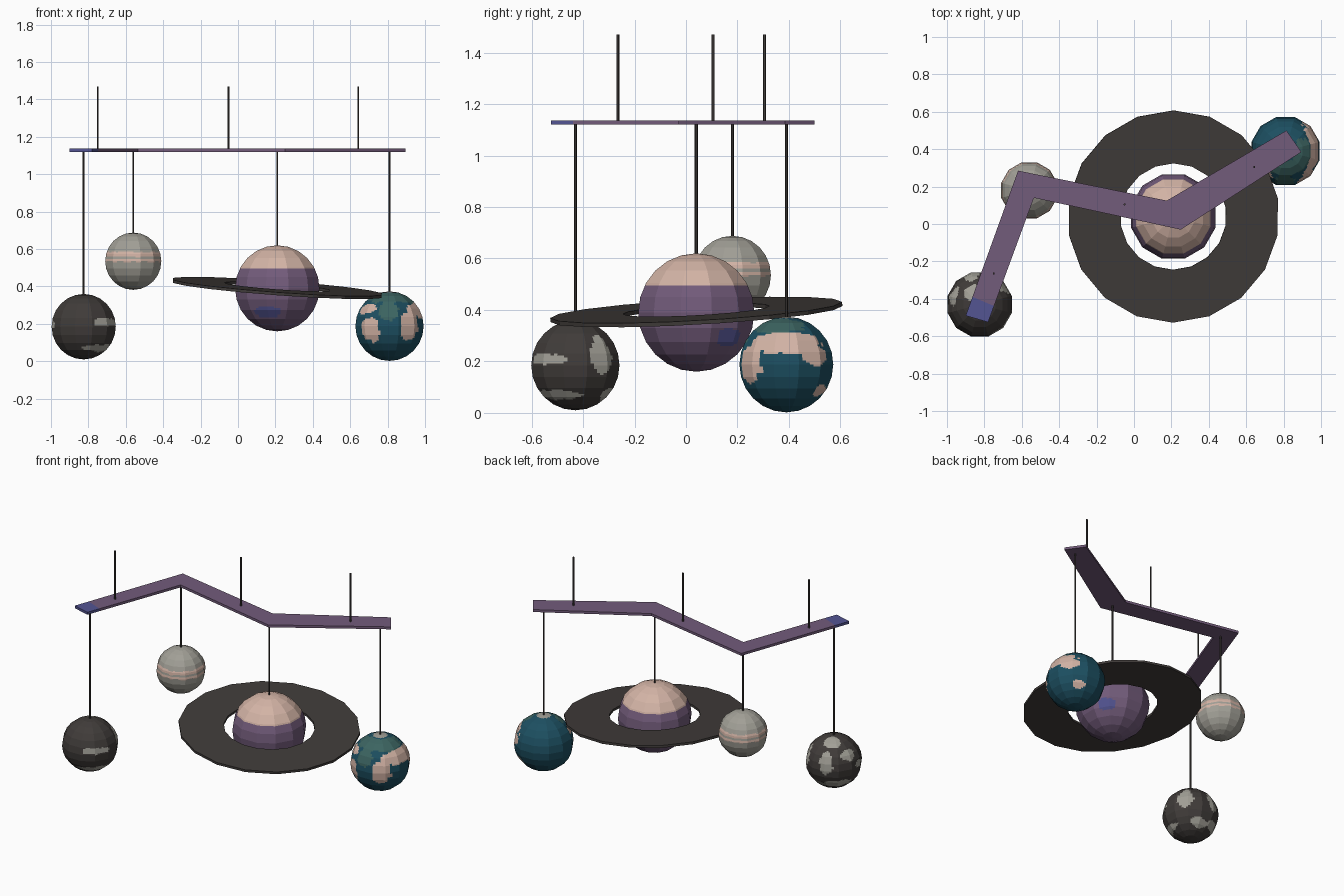
import bpy, bmesh, math
from mathutils import Vector, Matrix, noise

cube = bpy.data.objects.get("Cube")
if cube:
    bpy.data.objects.remove(cube)


def material(name, r, g, b):
    m = bpy.data.materials.new(name)
    m.use_nodes = True
    colour = [(c / 255) ** 2.2 for c in (r, g, b)] + [1]
    m.diffuse_color = colour
    m.node_tree.nodes["Principled BSDF"].inputs["Base Color"].default_value = colour
    return m


charcoal = material("charcoal", 66, 62, 60)
grey = material("warm grey", 160, 158, 149)
peach = material("peach", 210, 178, 164)
purple = material("purple", 114, 92, 122)
blue = material("violet blue", 84, 85, 145)
teal = material("deep teal", 34, 80, 97)
green = material("grey green", 62, 100, 97)


def finish(name, bm, mats, location=(0, 0, 0)):
    bmesh.ops.recalc_face_normals(bm, faces=bm.faces)
    mesh = bpy.data.meshes.new(name)
    bm.to_mesh(mesh)
    bm.free()
    for m in mats:
        mesh.materials.append(m)
    obj = bpy.data.objects.new(name, mesh)
    obj.location = location
    bpy.context.collection.objects.link(obj)
    return obj


def planet(name, centre, radius, mats, rule):
    """Faceted globe, cut finely so that the rule can paint its faces."""
    bm = bmesh.new()
    bmesh.ops.create_uvsphere(bm, u_segments=12, v_segments=12, radius=radius)
    bmesh.ops.rotate(bm, verts=bm.verts, matrix=Matrix.Rotation(math.radians(15), 3, 'Z'))
    bmesh.ops.scale(bm, verts=bm.verts, vec=(1.015, 1.015, 1))
    bmesh.ops.subdivide_edges(bm, edges=bm.edges, cuts=5, use_grid_fill=True)
    for f in bm.faces:
        d = f.calc_center_median().normalized()
        azimuth = math.degrees(math.atan2(d.y, d.x))
        latitude = math.degrees(math.asin(d.z))
        f.material_index = rule(d, azimuth, latitude)
    return finish(name, bm, mats, centre)


def in_patch(d, azimuth, latitude, patches):
    """True inside any wobbly oval: azimuth, latitude and their half widths."""
    wobble = 1 + 0.55 * noise.noise(d * 4) + 0.3 * noise.noise(d * 9)
    for a, l, wa, wl in patches:
        da = (azimuth - a + 180) % 360 - 180
        if (da / wa) ** 2 + ((latitude - l) / wl) ** 2 < wobble:
            return True
    return False


# Painted rules for each globe
def moon_rule(d, az, lat):
    return int(in_patch(d, az, lat, [
        (-45, 8, 36, 7), (39, 14, 17, 25), (-40, -42, 50, 9), (-168, 4, 15, 7),
        (120, 66, 45, 16), (108, 18, 15, 25), (162, 30, 20, 12),
        (135, -35, 40, 11), (75, -42, 25, 12)]))


def banded_rule(d, az, lat):
    z = d.z + 0.03 * noise.noise(d * 3)
    return int(0.17 < z < 0.33 or -0.02 < z < 0.09)


def ringed_rule(d, az, lat):
    if lat > 28:
        return 1
    return 2 if in_patch(d, az, lat, [(-108, -34, 22, 9), (40, -26, 16, 10)]) else 0


def ocean_rule(d, az, lat):
    if lat > 76:
        return 3
    if in_patch(d, az, lat, [(0, 27, 55, 15), (-52, 0, 20, 26), (40, 12, 18, 14),
                             (-125, -8, 20, 22), (-140, 30, 22, 10), (58, -34, 15, 9)]):
        return 1
    return 2 if in_patch(d, az, lat, [(-60, 58, 110, 16), (-92, 28, 18, 20)]) else 0


globes = [
    ("cratered_moon", (-0.825, -0.43, 0.185), 0.175, (charcoal, grey), moon_rule),
    ("banded_planet", (-0.56, 0.18, 0.535), 0.153, (grey, peach), banded_rule),
    ("ringed_planet", (0.21, 0.04, 0.39), 0.23, (purple, peach, blue), ringed_rule),
    ("ocean_planet", (0.81, 0.39, 0.188), 0.186, (teal, peach, green, grey), ocean_rule),
]


def string(name, x, y, bottom, top):
    bm = bmesh.new()
    bmesh.ops.create_cone(bm, cap_ends=True, segments=6, radius1=0.006,
                          radius2=0.006, depth=top - bottom)
    finish(name, bm, [charcoal], (x, y, (top + bottom) / 2))


# Globes, each with its hanging string
for name, centre, radius, mats, rule in globes:
    planet(name, centre, radius, mats, rule)
    string(name + "_string", centre[0], centre[1], centre[2] + radius - 0.01, 1.125)

# Strings that rise from the bar
for i, (x, y) in enumerate([(-0.75, -0.265), (-0.05, 0.105), (0.643, 0.305)]):
    string(f"ceiling_string_{i + 1}", x, y, 1.125, 1.47)

# Flat tilted ring: a rectangular section spun round
bm = bmesh.new()
section = [bm.verts.new((0, r, z)) for r, z in
           ((0.285, -0.008), (0.568, -0.008), (0.568, 0.008), (0.285, 0.008))]
edges = [bm.edges.new((section[i], section[(i + 1) % 4])) for i in range(4)]
bmesh.ops.spin(bm, geom=section + edges, cent=(0, 0, 0), axis=(0, 0, 1),
               angle=math.tau, steps=18)
bmesh.ops.remove_doubles(bm, verts=bm.verts, dist=0.001)
ring = finish("planet_ring", bm, [charcoal], (0.21, 0.04, 0.392))
ring.rotation_euler = (math.atan(0.055), math.atan(0.073), 0)

# Zigzag bar with a painted tip
left = [Vector(p) for p in ((-0.9, -0.49), (-0.62, 0.285), (0.175, 0.125), (0.815, 0.5))]
right = [Vector(p) for p in ((-0.78, -0.525), (-0.535, 0.14), (0.25, -0.03), (0.895, 0.385))]
for side in (left, right):
    side.insert(1, side[0].lerp(side[1], 0.13))
bm = bmesh.new()
pairs = [[bm.verts.new((p.x, p.y, 1.12)) for p in pair] for pair in zip(left, right)]
for a, b in zip(pairs, pairs[1:]):
    bm.faces.new((a[0], a[1], b[1], b[0]))
top = bmesh.ops.extrude_face_region(bm, geom=bm.faces[:])["geom"]
bmesh.ops.translate(bm, vec=(0, 0, 0.017),
                    verts=[v for v in top if isinstance(v, bmesh.types.BMVert)])
for f in bm.faces:
    f.material_index = int(f.calc_center_median().y < -0.4)
finish("zigzag_bar", bm, [purple, blue])
